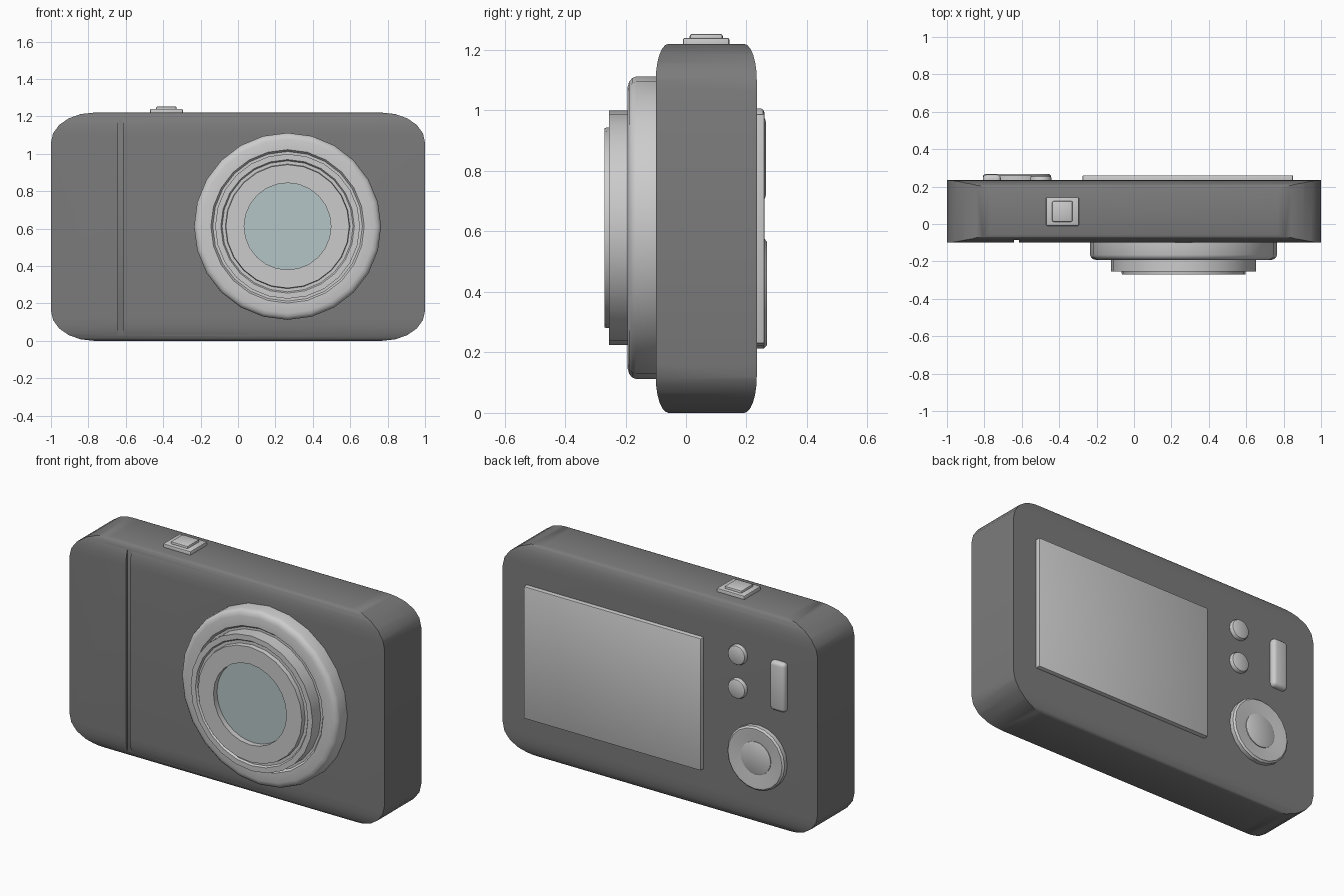
import bpy, bmesh, math

if "Cube" in bpy.data.objects:
    bpy.data.objects.remove(bpy.data.objects["Cube"])


def material(name, rgb):
    m = bpy.data.materials.new(name)
    m.diffuse_color = (*rgb, 1)
    m.use_nodes = True
    m.node_tree.nodes["Principled BSDF"].inputs["Base Color"].default_value = m.diffuse_color
    return m


def finish(name, bm, mat=None, smooth=True):
    bmesh.ops.recalc_face_normals(bm, faces=bm.faces)
    me = bpy.data.meshes.new(name)
    bm.to_mesh(me)
    bm.free()
    ob = bpy.data.objects.new(name, me)
    bpy.context.collection.objects.link(ob)
    if mat:
        me.materials.append(mat)
    if smooth:
        shade(ob)
    return ob


def activate(ob):
    bpy.ops.object.select_all(action='DESELECT')
    ob.select_set(True)
    bpy.context.view_layer.objects.active = ob


def shade(ob):
    activate(ob)
    bpy.ops.object.shade_smooth_by_angle(angle=math.radians(35))


def rounded_rect(hw, hh, rw, rh, seg):
    """Outline with elliptical corners, centred on the origin."""
    pts = []
    for q, (sx, sy) in enumerate(((1, 1), (-1, 1), (-1, -1), (1, -1))):
        for i in range(seg + 1):
            a = math.pi / 2 * (q + i / seg)
            pts.append((sx * (hw - rw) + rw * math.cos(a), sy * (hh - rh) + rh * math.sin(a)))
    return pts


def prism(name, pts, place, a, b, mat=None, smooth=True):
    """Extrude an outline between two depths; place maps (u, v, depth) to xyz."""
    bm = bmesh.new()
    ends = [[bm.verts.new(place(u, v, d)) for u, v in pts] for d in (a, b)]
    n = len(pts)
    for e in ends:
        bm.faces.new(e)
    for i in range(n):
        j = (i + 1) % n
        bm.faces.new((ends[0][i], ends[0][j], ends[1][j], ends[1][i]))
    return finish(name, bm, mat, smooth)


def lathe(name, profile, x, z, seg, mat=None):
    """Turn (radius, y) points about an axis parallel to y and cap both ends."""
    bm = bmesh.new()
    rings = [[bm.verts.new((x + r * math.cos(2 * math.pi * i / seg), y,
                            z + r * math.sin(2 * math.pi * i / seg)))
              for i in range(seg)] for r, y in profile]
    for p, q in zip(rings, rings[1:]):
        for i in range(seg):
            j = (i + 1) % seg
            bm.faces.new((p[i], p[j], q[j], q[i]))
    bm.faces.new(rings[0])
    bm.faces.new(rings[-1])
    return finish(name, bm, mat)


def box(name, lo, hi, bevel=0.0, seg=2, mat=None):
    bm = bmesh.new()
    bmesh.ops.create_cube(bm, size=1)
    for v in bm.verts:
        v.co = [(l + h) / 2 + c * (h - l) for l, h, c in zip(lo, hi, v.co)]
    if bevel:
        bmesh.ops.bevel(bm, geom=bm.edges[:], offset=bevel, segments=seg,
                        profile=0.5, affect='EDGES')
    return finish(name, bm, mat)


def boolean(ob, cutter, op):
    m = ob.modifiers.new(op, 'BOOLEAN')
    m.operation, m.object, m.solver = op, cutter, 'EXACT'
    activate(ob)
    bpy.ops.object.modifier_apply(modifier=m.name)
    bpy.data.objects.remove(cutter)


dark = material("dark_shell", (0.2, 0.2, 0.2))
glass = material("lens_glass", (0.46, 0.56, 0.57))

# Body: front outline crossed with the side outline, then the grip groove
body = prism("body", rounded_rect(1, 0.61, 0.23, 0.16, 5),
             lambda u, v, d: (u, d, 0.61 + v), -0.3, 0.4, dark, False)
side = prism("side_cutter", rounded_rect(0.167, 0.61, 0.042, 0.12, 6),
             lambda u, v, d: (d, 0.067 + u, 0.61 + v), -1.3, 1.3, dark, False)
boolean(body, side, 'INTERSECT')
groove = box("groove_cutter", (-0.642, -0.3, -0.1), (-0.615, -0.085, 1.4))
boolean(body, groove, 'DIFFERENCE')
shade(body)

# Lens: outer collar, stepped barrel with recess, and glass
LX, LZ = 0.265, 0.612
lathe("lens_collar", [(0.5, -0.08), (0.5, -0.165), (0.495, -0.178), (0.483, -0.188),
                      (0.465, -0.193), (0.41, -0.193), (0.4, -0.18), (0.36, -0.18)], LX, LZ, 24)
lathe("lens_barrel", [(0.387, -0.15), (0.387, -0.255), (0.357, -0.255), (0.35, -0.245),
                      (0.333, -0.245), (0.33, -0.27), (0.232, -0.27), (0.232, -0.236)], LX, LZ, 24)
lathe("lens_glass", [(0.231, -0.225), (0.231, -0.239)], LX, LZ, 32, glass)

# Shutter button on top
box("shutter_base", (-0.47, -0.01, 1.2), (-0.295, 0.143, 1.24), 0.006)
box("shutter_button", (-0.438, 0.012, 1.23), (-0.328, 0.122, 1.253), 0.008)

# Rear screen
box("screen", (-0.275, 0.2, 0.23), (0.85, 0.26, 0.988), 0.005)

# Rear controls: two round buttons, zoom rocker and control dial
for i, z in enumerate((0.95, 0.757)):
    lathe(f"round_button_{i + 1}", [(0.057, 0.21), (0.057, 0.247), (0.053, 0.255),
                                    (0.044, 0.259)], -0.498, z, 16)
box("zoom_rocker", (-0.808, 0.2, 0.70), (-0.712, 0.264, 0.982), 0.02, 3)
lathe("control_dial", [(0.182, 0.21), (0.182, 0.258), (0.172, 0.267), (0.16, 0.267),
                       (0.098, 0.256)], -0.625, 0.395, 20)
lathe("dial_centre_button", [(0.094, 0.22), (0.094, 0.26), (0.086, 0.264)], -0.625, 0.395, 20)
